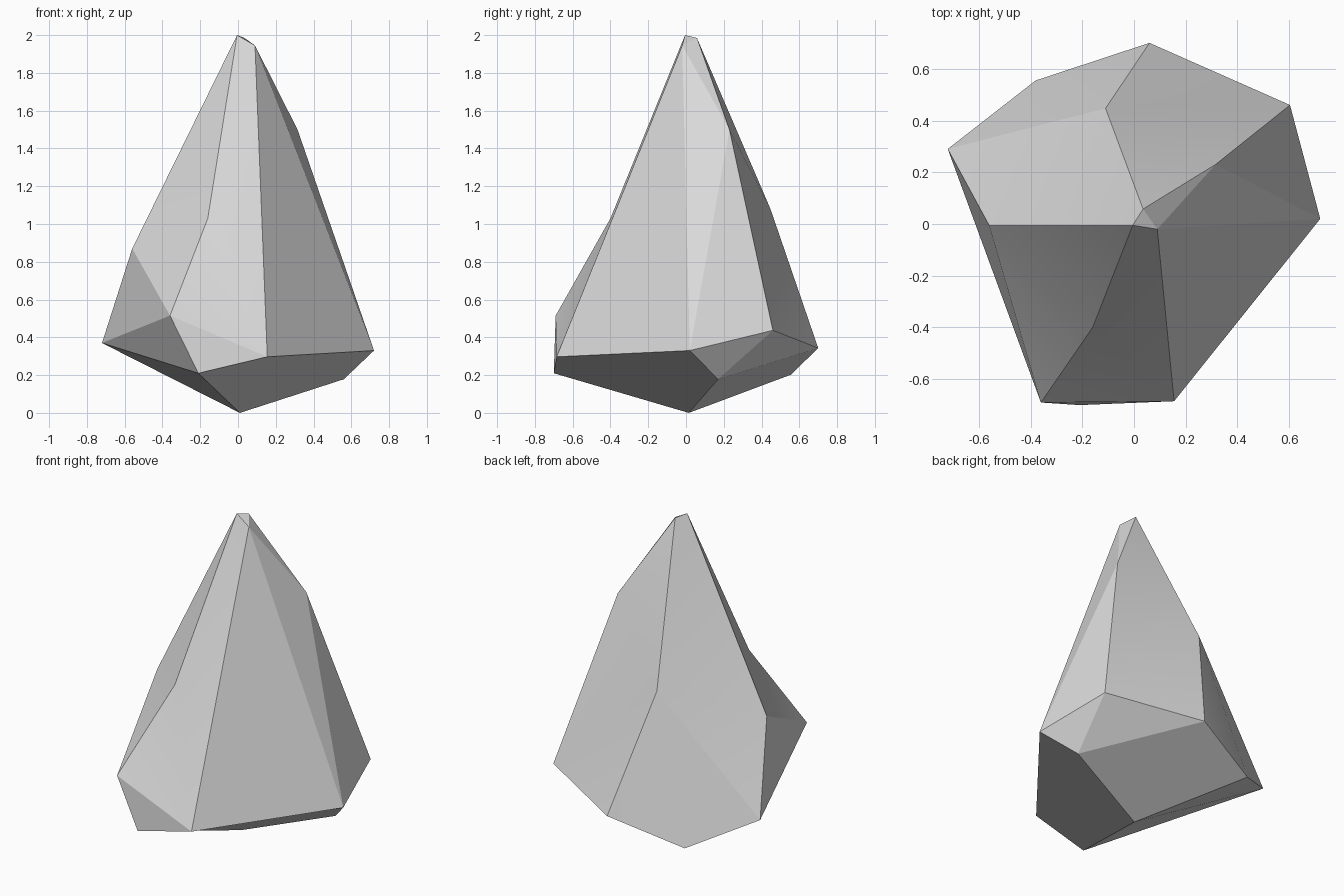
import bpy
import math

# Remove the default cube
cube = bpy.data.objects.get("Cube")
if cube:
    bpy.data.objects.remove(cube, do_unlink=True)

# Single stone colour
stone = bpy.data.materials.new("pale_grey_stone")
stone.use_nodes = True
colour = (0.7, 0.7, 0.7, 1.0)
stone.diffuse_color = colour
bsdf = next(n for n in stone.node_tree.nodes if n.type == 'BSDF_PRINCIPLED')
bsdf.inputs["Base Color"].default_value = colour
bsdf.inputs["Roughness"].default_value = 0.8

# Corners of the cut stone, from the tip down to the foot
corners = {
    # tip
    "A": (-.005, -.005, 2), "B": (.09, -.02, 1.945), "C": (.035, .058, 1.985),
    # shoulders
    "D": (.315, .23, 1.5), "E": (-.11, .447, 1.08),
    "F": (-.16, -.4, 1.03), "G": (-.56, -.005, .87),
    # girdle
    "H": (-.72, .29, .37), "I": (-.36, -.69, .515), "J": (-.21, -.7, .21),
    "K": (.155, -.685, .297), "L": (.72, .02, .33), "M": (.603, .46, .437),
    "N": (.06, .7, .343), "O": (-.38, .555, .202), "P": (.56, .17, .178),
    # foot
    "Q": (.01, .015, 0),
}

# Facets by their corners; bent ones are split along their ridge or crease
facets = [
    "ABC", "BDC",                       # tip
    "AFB", "BFK", "FIK", "IJK",         # front
    "AGF", "GIF", "GHI",                # front, -x side
    "BKL", "BLD", "DLM",                # +x side
    "CDE", "DME", "MNE",                # back, +x side
    "ACE", "AEG", "EHG",                # back, -x side
    "ENO", "EOH",                       # lower back, -x side
    "LPM", "MPN",                       # lower back, +x side
    "IHJ", "HQJ", "KJQPL", "PQON", "OQH",   # underside
]

names = list(corners)
mesh = bpy.data.meshes.new("faceted_stone")
mesh.from_pydata([corners[n] for n in names], [],
                 [[names.index(c) for c in facet] for facet in facets])
mesh.materials.append(stone)
mesh.validate()
mesh.update()

body = bpy.data.objects.new("faceted_stone", mesh)
bpy.context.scene.collection.objects.link(body)

# Consistent outward faces, soft only across the shallow breaks
bpy.ops.object.select_all(action='DESELECT')
body.select_set(True)
bpy.context.view_layer.objects.active = body
bpy.ops.object.mode_set(mode='EDIT')
bpy.ops.mesh.select_all(action='SELECT')
bpy.ops.mesh.normals_make_consistent(inside=False)
bpy.ops.object.mode_set(mode='OBJECT')
bpy.ops.object.shade_smooth_by_angle(angle=math.radians(15))
